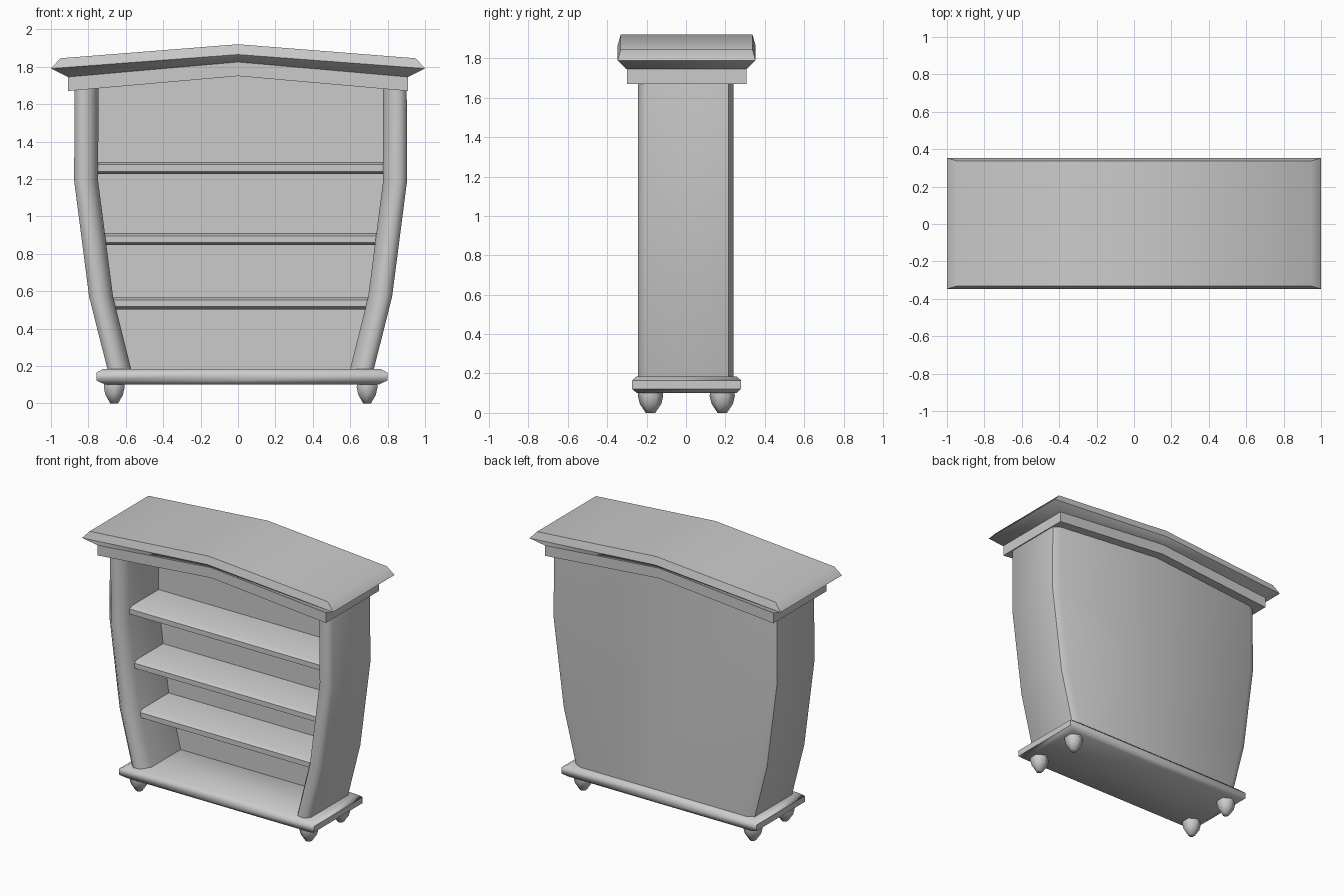
import bpy, bmesh, math

if "Cube" in bpy.data.objects:
    bpy.data.objects.remove(bpy.data.objects["Cube"])

CX = 0.014          # the cabinet sits slightly off the roof centre


def loft(name, loops, angle=60):
    """Skin equal-length closed loops and cap both ends."""
    bm = bmesh.new()
    rings = [[bm.verts.new(p) for p in loop] for loop in loops]
    n = len(rings[0])
    for a, b in zip(rings, rings[1:]):
        for k in range(n):
            bm.faces.new((a[k], a[(k + 1) % n], b[(k + 1) % n], b[k]))
    bm.faces.new(rings[0][::-1])
    bm.faces.new(rings[-1])
    bmesh.ops.triangulate(bm, faces=[f for f in bm.faces if len(f.verts) > 4])
    bmesh.ops.recalc_face_normals(bm, faces=bm.faces[:])
    me = bpy.data.meshes.new(name)
    bm.to_mesh(me)
    bm.free()
    ob = bpy.data.objects.new(name, me)
    bpy.context.collection.objects.link(ob)
    bpy.context.view_layer.objects.active = ob
    ob.select_set(True)
    bpy.ops.object.shade_smooth_by_angle(angle=math.radians(angle))
    ob.select_set(False)
    return ob


def rect(hx, hy, z, rise=0.0, cx=0.0, cy=0.003):
    """Rectangle loop whose middle is lifted by rise."""
    return [(cx - hx, cy - hy, z), (cx, cy - hy, z + rise), (cx + hx, cy - hy, z),
            (cx + hx, cy + hy, z), (cx, cy + hy, z + rise), (cx - hx, cy + hy, z)]


# Gabled roof slab with flared edge, and the moulding under it
loft("roof", [rect(0.91, 0.305, 1.745, 0.08), rect(1.0, 0.35, 1.79, 0.075),
              rect(0.95, 0.335, 1.845, 0.075)])
loft("roof_moulding", [rect(0.91, 0.303, 1.67, 0.08), rect(0.91, 0.303, 1.75, 0.08)])


# Bowed carcass: side panels and back as one U-shaped section
def section(o, i, z):
    half = [(0, 0.165), (i, 0.165), (i, -0.17), (i + 0.04, -0.235),
            (o - 0.035, -0.243), (o, -0.21), (o, 0.215), (o - 0.05, 0.241), (0, 0.241)]
    pts = half + [(-x, y) for x, y in half[-2:0:-1]]
    return [(x + CX, y, z if z is not None else 1.76 - 0.088 * abs(x)) for x, y in pts]


loft("carcass", [section(0.709, 0.582, 0.17), section(0.81, 0.682, 0.57),
                 section(0.89, 0.762, 1.19), section(0.888, 0.76, None)])

# Shelves with rounded front edges
for n, (z, hx) in enumerate([(0.535, 0.72), (0.878, 0.76), (1.258, 0.80)]):
    h = 0.032
    prof = [(0.18, h), (-0.135, h), (-0.165, 0.018), (-0.165, -0.018),
            (-0.135, -h), (0.18, -h)]
    loft(f"shelf_{n + 1}", [[(CX + s * hx, y, z + dz) for y, dz in prof] for s in (-1, 1)])

# Plinth board with softened edges
loft("base_board", [rect(hx, hy, z, cx=0.021) for hx, hy, z in
                    [(0.735, 0.255, 0.102), (0.777, 0.276, 0.122),
                     (0.777, 0.276, 0.165), (0.74, 0.255, 0.185)]])

# Six-sided turned feet
for side, fx in (("left", -0.662), ("right", 0.69)):
    for end, fy in (("front", -0.18), ("back", 0.184)):
        loft(f"{end}_{side}_foot",
             [[(fx + r * math.sin(k * math.pi / 3), fy + r * math.cos(k * math.pi / 3), z)
               for k in range(6)]
              for r, z in [(0.024, 0), (0.054, 0.045), (0.064, 0.085), (0.062, 0.11)]], 75)
